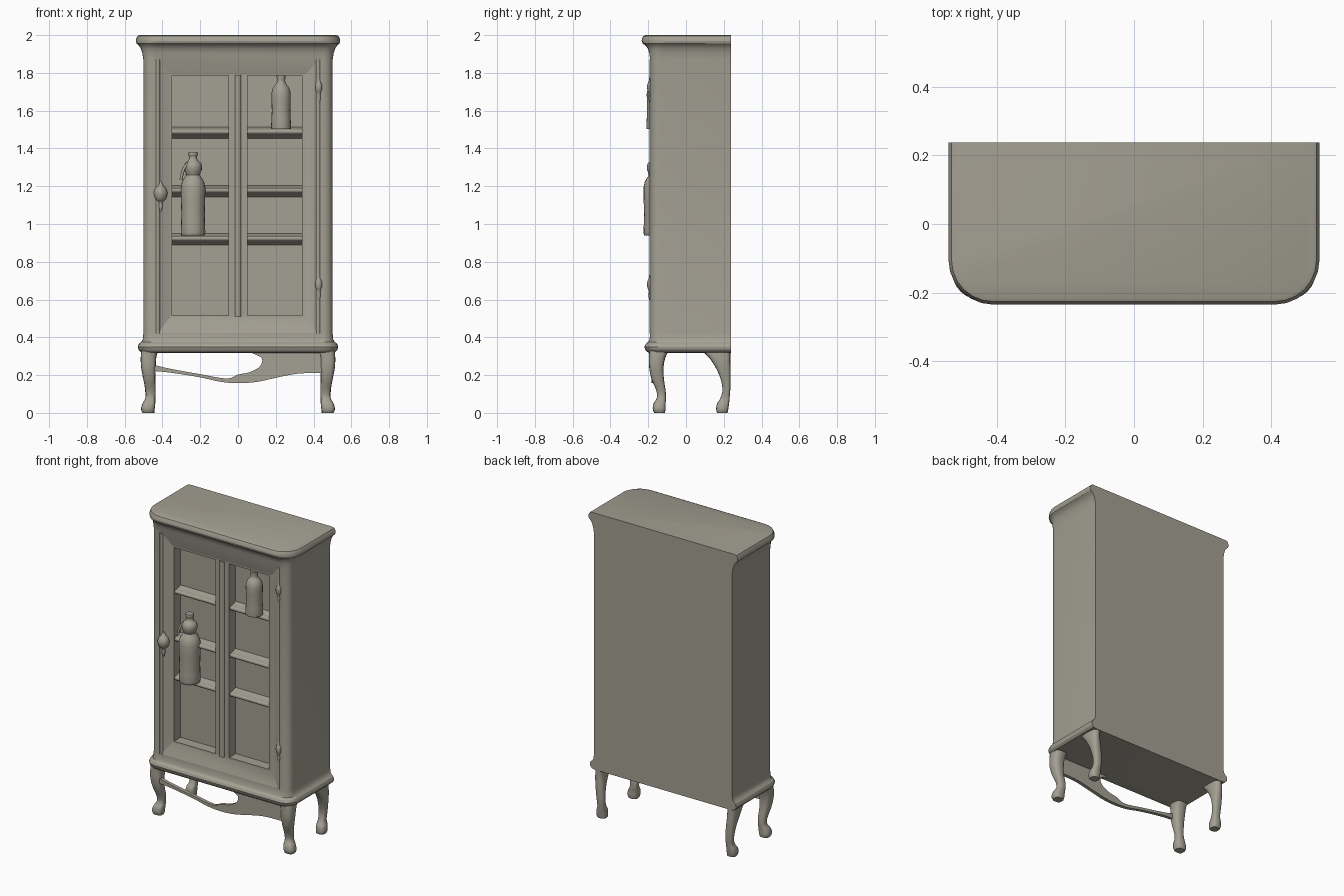
import bpy, bmesh, math
from mathutils import Vector

cube = bpy.data.objects.get("Cube")
if cube:
    bpy.data.objects.remove(cube, do_unlink=True)

COLOR = (0.37, 0.35, 0.29, 1)
mat = bpy.data.materials.new("warm grey")
mat.use_nodes = True
mat.diffuse_color = COLOR
mat.node_tree.nodes["Principled BSDF"].inputs["Base Color"].default_value = COLOR


def finish(bm, name, angle=40):
    bmesh.ops.recalc_face_normals(bm, faces=bm.faces)
    me = bpy.data.meshes.new(name)
    bm.to_mesh(me)
    bm.free()
    me.materials.append(mat)
    ob = bpy.data.objects.new(name, me)
    bpy.context.scene.collection.objects.link(ob)
    smooth(ob, angle)
    return ob


def smooth(ob, angle):
    bpy.ops.object.select_all(action='DESELECT')
    ob.select_set(True)
    bpy.context.view_layer.objects.active = ob
    bpy.ops.object.shade_smooth_by_angle(angle=math.radians(angle))


def loft(name, rings, angle=40):
    """Skin a list of equal-length point rings and cap both ends."""
    bm = bmesh.new()
    vs = [[bm.verts.new(p) for p in r] for r in rings]
    n = len(vs[0])
    for a, b in zip(vs, vs[1:]):
        for i in range(n):
            bm.faces.new((a[i], a[(i + 1) % n], b[(i + 1) % n], b[i]))
    bm.faces.new(vs[0])
    bm.faces.new(vs[-1])
    return finish(bm, name, angle)


def spline(points, steps=4):
    """Smooth interpolation through tuples of any length."""
    pts = [Vector(p) for p in points]
    out = []
    for i in range(len(pts) - 1):
        a, b, c, d = pts[max(i - 1, 0)], pts[i], pts[i + 1], pts[min(i + 2, len(pts) - 1)]
        for k in range(steps):
            t = k / steps
            out.append(0.5 * (2 * b + (c - a) * t + (2 * a - 5 * b + 4 * c - d) * t * t
                              + (3 * b - a - 3 * c + d) * t ** 3))
    return out + [pts[-1]]


def lathe(name, x, y, profile, sides=20):
    return loft(name, [[(x + r * math.cos(math.tau * i / sides),
                         y + r * math.sin(math.tau * i / sides), z)
                        for i in range(sides)] for r, z in profile])


def box(name, x0, x1, y0, y1, z0, z1):
    return loft(name, [[(x0, y0, z), (x1, y0, z), (x1, y1, z), (x0, y1, z)] for z in (z0, z1)])


def tube(name, points, radius):
    cu = bpy.data.curves.new(name, 'CURVE')
    cu.dimensions = '3D'
    cu.bevel_depth = radius
    cu.bevel_resolution = 3
    cu.use_fill_caps = True
    sp = cu.splines.new('POLY')
    pts = spline(points)
    sp.points.add(len(pts) - 1)
    for p, q in zip(sp.points, pts):
        p.co = (*q, 1)
    cu.materials.append(mat)
    ob = bpy.data.objects.new(name, cu)
    bpy.context.scene.collection.objects.link(ob)


def plan(z, hx, yf, r, back=0.238):
    """Cabinet outline: square back corners, rounded front corners."""
    arc = [math.radians(a) for a in range(0, 91, 15)]
    right = [(hx - r + r * math.cos(a), yf + r - r * math.sin(a), z) for a in arc]
    left = [(-x, y, z) for x, y, z in reversed(right)]
    return [(hx, back, z)] + right + left + [(-hx, back, z)]


# Carcass with base moulding and cornice
body = loft("cabinet_body", [plan(*s) for s in [
    (0.318, 0.495, -0.185, 0.06), (0.322, 0.515, -0.205, 0.07), (0.335, 0.527, -0.216, 0.08),
    (0.350, 0.530, -0.220, 0.08), (0.365, 0.525, -0.214, 0.08), (0.376, 0.512, -0.200, 0.07),
    (0.390, 0.504, -0.193, 0.05), (0.42, 0.501, -0.190, 0.05), (1.87, 0.501, -0.190, 0.05),
    (1.905, 0.507, -0.194, 0.06), (1.93, 0.515, -0.203, 0.08), (1.945, 0.525, -0.215, 0.1),
    (1.955, 0.537, -0.230, 0.12), (1.970, 0.541, -0.235, 0.13), (1.985, 0.538, -0.232, 0.13),
    (1.995, 0.532, -0.226, 0.12), (2.0, 0.520, -0.214, 0.11)]], 35)


# Door recess with sloping sides, then the two glazed openings
def rect(y, hx, z0, z1):
    return [(-hx, y, z0), (hx, y, z0), (hx, y, z1), (-hx, y, z1)]


cutters = [loft("door_cutter", [rect(-0.194, 0.435, 0.41, 1.885),
                                rect(-0.164, 0.365, 0.50, 1.80)])]
PANES = [(-0.35, -0.05), (0.05, 0.34)]
for x0, x1 in PANES:
    cutters.append(box("pane_cutter", x0, x1, -0.3, -0.095, 0.515, 1.785))
for c in cutters:
    m = body.modifiers.new("cut", 'BOOLEAN')
    m.object = c
    m.operation = 'DIFFERENCE'
    m.solver = 'EXACT'
    bpy.context.view_layer.objects.active = body
    bpy.ops.object.modifier_apply(modifier=m.name)
for c in cutters:
    bpy.data.objects.remove(c, do_unlink=True)
smooth(body, 25)

# Door: rounded outer beads and centre mullion
for x in (-0.425, 0.425):
    tube("door_bead", [(x, -0.183, 0.42), (x, -0.183, 1.87)], 0.012)
tube("door_mullion", [(0, -0.160, 0.51), (0, -0.160, 1.79)], 0.018)

# Shelves with soft front edges sweeping into the back
for x0, x1 in PANES:
    for z in (0.935, 1.19, 1.50):
        section = spline([(-0.09, z + 0.015), (-0.13, z + 0.003), (-0.150, z),
                          (-0.156, z - 0.012), (-0.148, z - 0.024), (-0.12, z - 0.032),
                          (-0.09, z - 0.05)])
        loft("shelf", [[(x, p[0], p[1]) for p in section] for x in (x0, x1)])

# Bottles
lathe("tall_bottle", -0.238, -0.160, spline([
    (0.060, 0.938), (0.065, 0.955), (0.062, 1.05), (0.065, 1.19), (0.052, 1.235),
    (0.036, 1.26), (0.046, 1.285), (0.044, 1.32), (0.024, 1.338), (0.021, 1.358),
    (0.026, 1.366), (0.024, 1.382)], 2))
tube("tall_bottle_lever", [(-0.265, -0.18, 1.325), (-0.288, -0.19, 1.29), (-0.302, -0.19, 1.235)], 0.008)
lathe("short_bottle", 0.228, -0.157, spline([
    (0.050, 1.502), (0.053, 1.515), (0.049, 1.60), (0.051, 1.69), (0.040, 1.725),
    (0.024, 1.745), (0.022, 1.765), (0.024, 1.785)], 2))

# Door knob with its drop plate, and two spindle hinges
lathe("door_knob", -0.41, -0.185, spline([
    (0.004, 1.225), (0.014, 1.205), (0.030, 1.185), (0.036, 1.16), (0.026, 1.13),
    (0.010, 1.115), (0.011, 1.09), (0.003, 1.065)], 3))
for z in (0.675, 1.72):
    lathe("hinge", 0.427, -0.188, spline([
        (0.003, z - 0.09), (0.010, z - 0.06), (0.009, z - 0.03), (0.017, z - 0.01),
        (0.017, z + 0.02), (0.008, z + 0.04), (0.003, z + 0.10)], 2), 12)


# Curved legs: height, centre x, centre y, half width, half depth
def leg(name, side, stations):
    rings = []
    for z, cx, cy, rx, ry in spline(stations, 3):
        ring = []
        for i in range(16):
            c, s = math.cos(math.tau * i / 16), math.sin(math.tau * i / 16)
            ring.append((side * (cx + rx * math.copysign(abs(c) ** 0.7, c)),
                         cy + ry * math.copysign(abs(s) ** 0.7, s), z))
        rings.append(ring)
    loft(name, rings, 50)


FRONT = [(0, 0.476, -0.140, 0.030, 0.028), (0.02, 0.477, -0.142, 0.036, 0.034),
         (0.05, 0.472, -0.140, 0.034, 0.032), (0.08, 0.464, -0.130, 0.026, 0.024),
         (0.12, 0.463, -0.133, 0.027, 0.025), (0.18, 0.470, -0.150, 0.032, 0.033),
         (0.24, 0.474, -0.157, 0.039, 0.038), (0.29, 0.474, -0.153, 0.041, 0.043),
         (0.33, 0.468, -0.143, 0.045, 0.053)]
BACK = [(0, 0.470, 0.192, 0.028, 0.028), (0.02, 0.473, 0.192, 0.032, 0.032),
        (0.05, 0.471, 0.196, 0.030, 0.032), (0.08, 0.466, 0.207, 0.024, 0.024),
        (0.13, 0.467, 0.214, 0.026, 0.021), (0.20, 0.473, 0.206, 0.028, 0.030),
        (0.26, 0.478, 0.190, 0.029, 0.045), (0.30, 0.478, 0.175, 0.029, 0.060),
        (0.33, 0.475, 0.158, 0.030, 0.078)]
for side in (-1, 1):
    leg("front_leg", side, FRONT)
    leg("back_leg", side, BACK)

# Front apron: thin swag on one side, solid panel on the other
lower = spline([(-0.45, 0.222), (-0.35, 0.212), (-0.2, 0.188), (-0.1, 0.166), (-0.01, 0.157),
                (0.1, 0.164), (0.22, 0.190), (0.32, 0.208), (0.45, 0.212)])
upper = spline([(0.05, 0.325), (0.10, 0.306), (0.128, 0.285), (0.115, 0.245), (0.06, 0.215),
                (0.0, 0.203), (-0.06, 0.182), (-0.2, 0.205), (-0.35, 0.232), (-0.45, 0.255)])
outline = [*lower, Vector((0.45, 0.325)), *upper]
loft("front_apron", [[(p[0], y, p[1]) for p in outline] for y in (-0.182, -0.160)])
